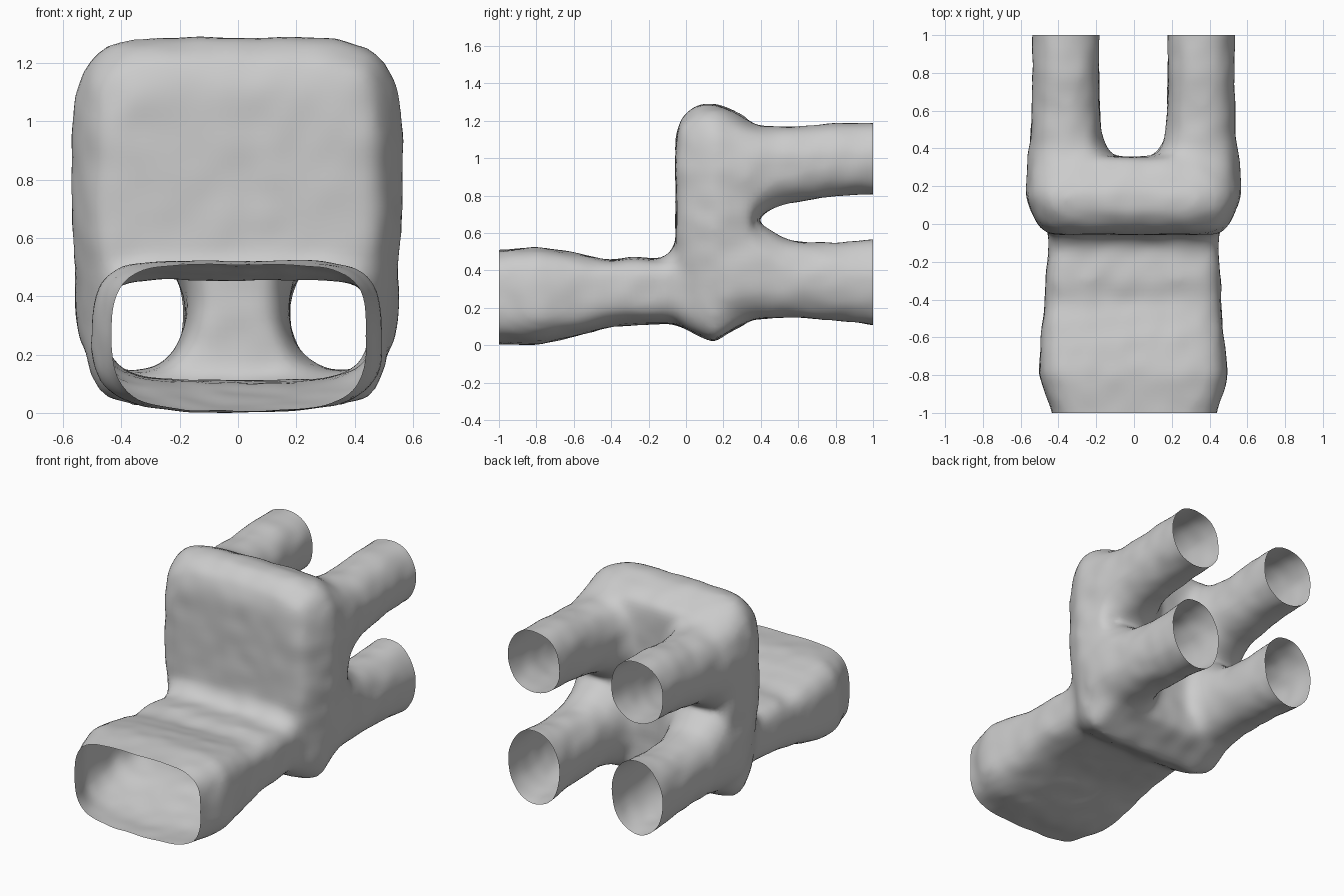
import bpy, bmesh
from math import sin, cos, pi
from mathutils import Vector, noise

if "Cube" in bpy.data.objects:
    bpy.data.objects.remove(bpy.data.objects["Cube"])


def loft(bm, sections, n=64, taper=0.0, low_square=1.0, sag=0.0):
    """Closed skin along y. Section: y, centre x, half width, z low, z high, squareness."""
    rings = []
    for y, cx, hw, lo, hi, e in sections:
        cz, hh = (lo + hi) / 2, (hi - lo) / 2
        ring = []
        for i in range(n):
            c, s = cos(2 * pi * i / n), sin(2 * pi * i / n)
            k = e * low_square if s < 0 else e
            px = abs(c) ** (2 / k) * (1 if c > 0 else -1)
            pz = abs(s) ** (2 / k) * (1 if s > 0 else -1)
            narrow = 1 - taper * max(0, -pz) ** 1.2
            dip = sag * (1 - px * px) * max(0, pz)
            ring.append(bm.verts.new((cx + hw * px * narrow, y, cz + hh * pz - dip)))
        rings.append(ring)
    for a, b in zip(rings, rings[1:]):
        for i in range(n):
            j = (i + 1) % n
            bm.faces.new((a[i], a[j], b[j], b[i]))
    bm.faces.new(rings[0][::-1])
    bm.faces.new(rings[-1])


bm = bmesh.new()

# Wide front duct
loft(bm, [(-1.15, 0, .405, .015, .53, 3.5), (-1.0, .005, .435, .012, .535, 3.6),
          (-.8, -.003, .503, .005, .555, 3.6), (-.6, -.01, .485, .05, .525, 3.8),
          (-.4, -.005, .467, .105, .475, 4), (-.3, -.005, .465, .11, .50, 4),
          (-.14, -.003, .45, .118, .485, 4), (-.08, 0, .45, .118, .52, 4),
          (-.03, 0, .455, .115, .60, 4), (.15, 0, .455, .115, .60, 4)], sag=.025)

# Upright chamber
loft(bm, [(-.055, -.004, .46, .13, 1.14, 6), (-.02, -.004, .495, .10, 1.23, 6),
          (.06, -.004, .54, .06, 1.29, 5.5), (.15, -.004, .573, .02, 1.30, 5.5),
          (.26, -.004, .56, .09, 1.255, 5.5), (.355, -.004, .54, .14, 1.20, 5.5)],
     taper=.13, low_square=2.0)

# Four rear pipes, flared where they leave the chamber
for side in (-1, 1):
    x = side * .358 - .003
    inner = x - side * .02
    loft(bm, [(.2, inner, .23, .66, 1.20, 2.6), (.36, inner, .225, .665, 1.185, 2.5),
              (.42, x - side * .008, .198, .705, 1.175, 2.4),
              (.5, x, .186, .755, 1.175, 2.3), (.6, x, .182, .77, 1.175, 2.2),
              (.8, x, .178, .80, 1.195, 2.2), (1.15, x, .182, .815, 1.195, 2.2)])
    loft(bm, [(.2, inner, .22, .12, .68, 2.6), (.36, inner, .22, .14, .675, 2.4),
              (.42, x - side * .008, .198, .145, .64, 2.3),
              (.5, x, .186, .15, .585, 2.2), (.6, x, .182, .147, .56, 2.1),
              (.8, x, .178, .135, .555, 2.1), (1.15, x, .178, .09, .59, 2.1)])

bmesh.ops.recalc_face_normals(bm, faces=bm.faces)
mesh = bpy.data.meshes.new("branching_duct")
bm.to_mesh(mesh)
bm.free()
duct = bpy.data.objects.new("branching_duct", mesh)
bpy.context.collection.objects.link(duct)

# Fuse the parts into one blended skin
remesh = duct.modifiers.new("Fuse", 'REMESH')
remesh.mode = 'VOXEL'
remesh.voxel_size = .028
smooth = duct.modifiers.new("Blend", 'SMOOTH')
smooth.factor = .5
smooth.iterations = 14
fused = bpy.data.meshes.new_from_object(
    duct.evaluated_get(bpy.context.evaluated_depsgraph_get()))
duct.modifiers.clear()

# Soft lumps, then cut the ends open
bm = bmesh.new()
bm.from_mesh(fused)
bm.normal_update()
moves = [(v, v.normal * .006 * noise.noise(v.co * 9)) for v in bm.verts]
for v, d in moves:
    v.co += d
for y in (-1, 1):
    bmesh.ops.bisect_plane(bm, geom=bm.verts[:] + bm.edges[:] + bm.faces[:],
                           plane_co=Vector((0, y, 0)), plane_no=Vector((0, y, 0)),
                           clear_outer=True)
low = min(v.co.z for v in bm.verts)
bmesh.ops.translate(bm, verts=bm.verts, vec=(0, 0, -low))
for f in bm.faces:
    f.smooth = True
bm.to_mesh(fused)
bm.free()
duct.data = fused
